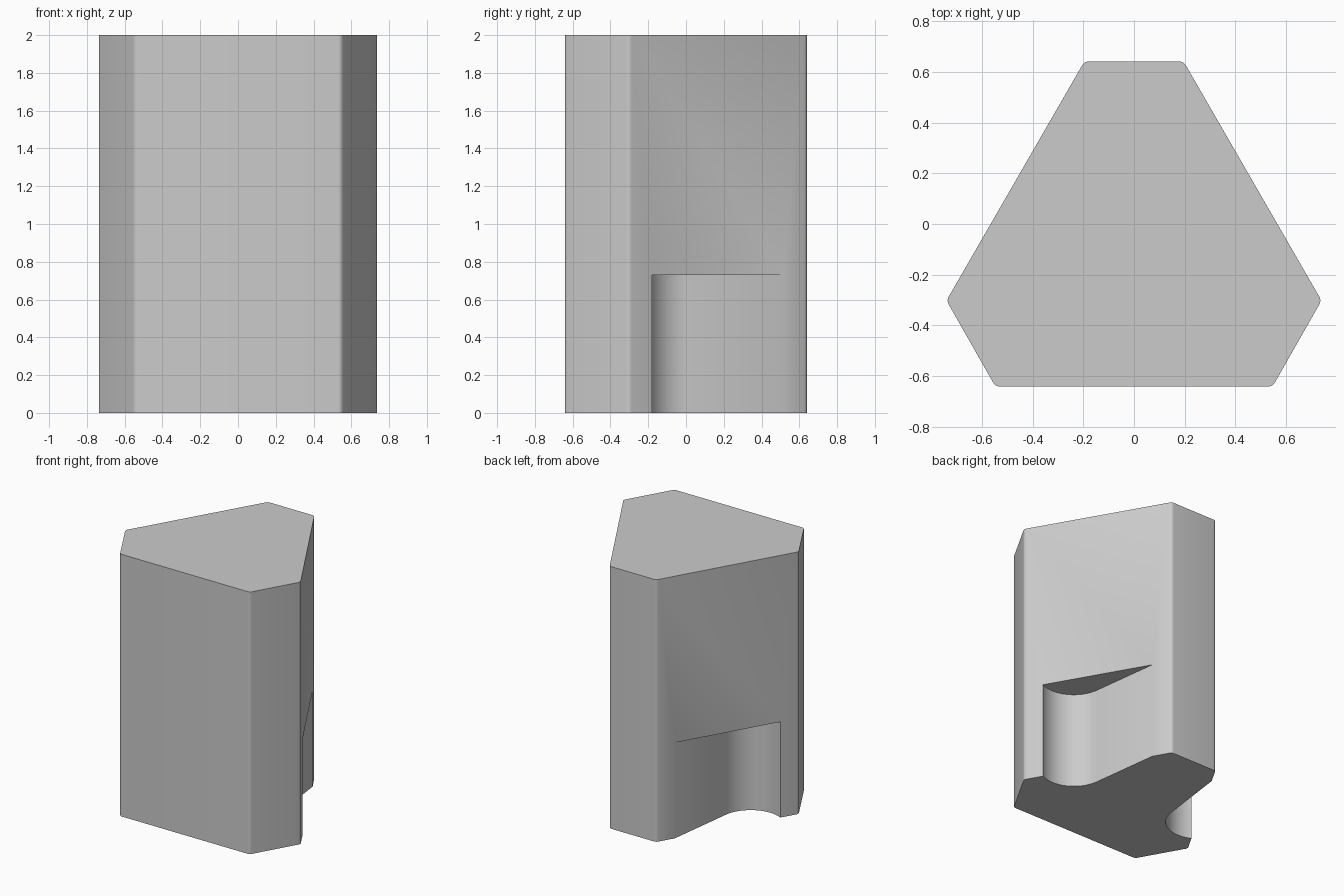
import bpy, bmesh, math
from mathutils import Vector

if "Cube" in bpy.data.objects:
    bpy.data.objects.remove(bpy.data.objects["Cube"])


def prism(name, points, z0, z1):
    """Extrude a closed xy profile from z0 to z1."""
    bm = bmesh.new()
    face = bm.faces.new([bm.verts.new((x, y, z0)) for x, y in points])
    ext = bmesh.ops.extrude_face_region(bm, geom=[face])
    top = [g for g in ext["geom"] if isinstance(g, bmesh.types.BMVert)]
    bmesh.ops.translate(bm, verts=top, vec=(0, 0, z1 - z0))
    bmesh.ops.recalc_face_normals(bm, faces=bm.faces)
    mesh = bpy.data.meshes.new(name)
    bm.to_mesh(mesh)
    bm.free()
    obj = bpy.data.objects.new(name, mesh)
    bpy.context.collection.objects.link(obj)
    return obj


def rounded(corners, radius, steps=5):
    """Round every 120 degree corner of a convex counter-clockwise profile."""
    out = []
    n = len(corners)
    for i in range(n):
        p = Vector(corners[i])
        a = (p - Vector(corners[i - 1])).normalized()
        b = (Vector(corners[(i + 1) % n]) - p).normalized()
        center = p + (b - a).normalized() * radius / math.cos(math.radians(30))
        start = math.atan2(-a.x, a.y)
        for k in range(steps + 1):
            t = start + math.radians(60) * k / steps
            out.append((center.x + radius * math.cos(t), center.y + radius * math.sin(t)))
    return out


# Body: truncated triangular prism with lightly rounded edges
half = [(0.547, -0.641), (0.74, -0.302), (0.196, 0.641)]
corners = half + [(-x, y) for x, y in reversed(half)]
body = prism("body", rounded(corners, 0.03), 0, 2)

# Side recesses: flat ramp running into a round pocket, one on each slanted side
cx, cy, r = 0.566, 0.028, 0.233
arc = []
for i in range(25):
    t = math.radians(187 + (296.5 - 187) * i / 24)
    arc.append((cx + r * math.cos(t), cy + r * math.sin(t)))
profile = [(0.9, 0.63), (0.253, 0.63)] + arc + [(0.9, arc[-1][1])]

bpy.context.view_layer.objects.active = body
body.select_set(True)
for side in (1, -1):
    cutter = prism("recess_cutter", [(side * x, y) for x, y in profile], -0.2, 0.73)
    cutter.hide_render = True
    mod = body.modifiers.new("recess", "BOOLEAN")
    mod.operation = "DIFFERENCE"
    mod.solver = "EXACT"
    mod.object = cutter
    bpy.ops.object.modifier_apply(modifier=mod.name)
    bpy.data.objects.remove(cutter)

bpy.ops.object.shade_smooth_by_angle(angle=math.radians(30))
